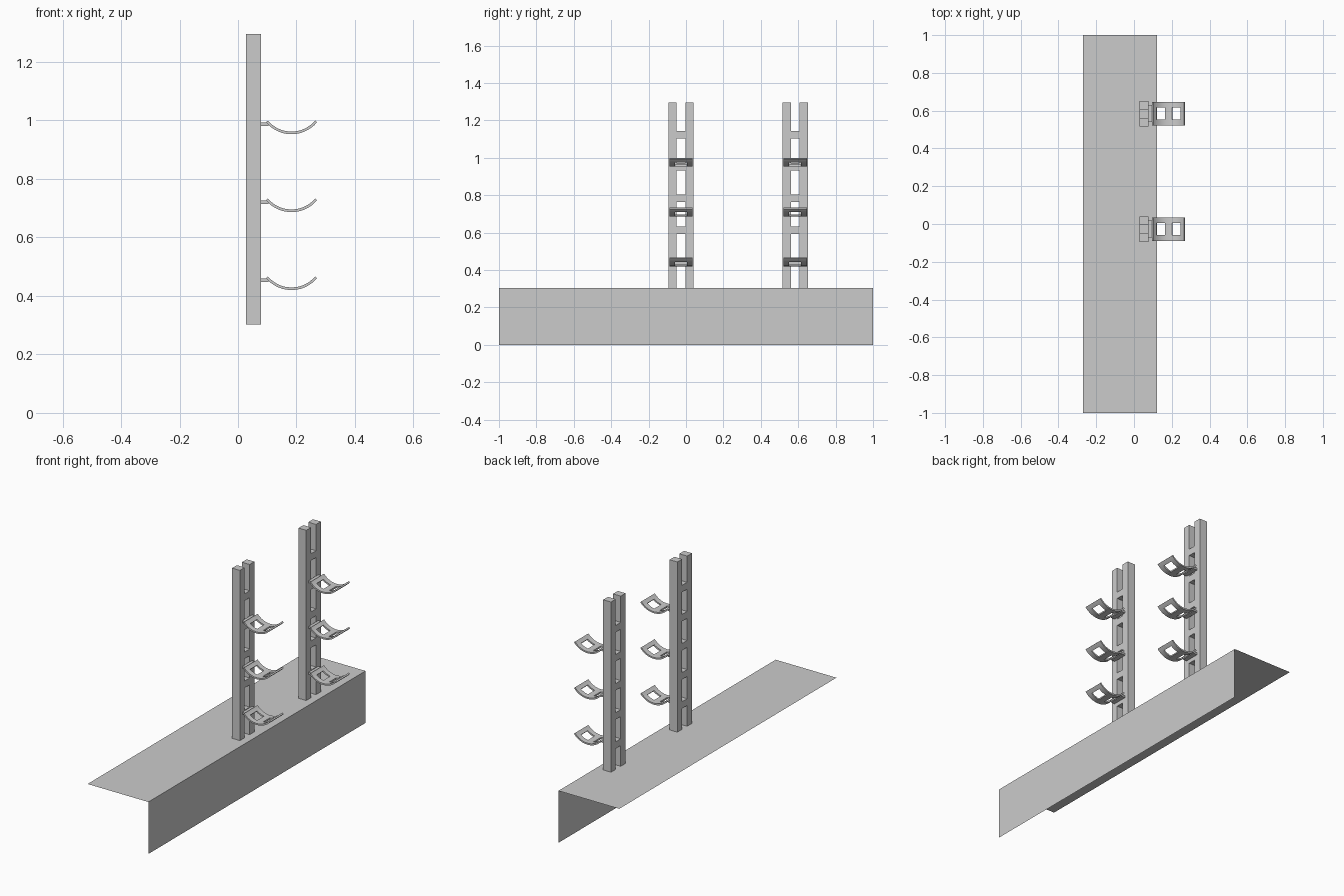
import bpy, bmesh, math

if "Cube" in bpy.data.objects:
    bpy.data.objects.remove(bpy.data.objects["Cube"])


def make_object(name, bm, thickness=0.0):
    bmesh.ops.recalc_face_normals(bm, faces=bm.faces[:])
    me = bpy.data.meshes.new(name)
    bm.to_mesh(me)
    bm.free()
    ob = bpy.data.objects.new(name, me)
    bpy.context.collection.objects.link(ob)
    if thickness:
        mod = ob.modifiers.new("thickness", "SOLIDIFY")
        mod.thickness = thickness
        mod.offset = 0
    return ob


def sheet(name, us, vs, place, is_hole, thickness=0.0):
    """Grid of faces over us x vs, leaving out the cells marked as holes."""
    bm = bmesh.new()
    g = [[bm.verts.new(place(u, v)) for v in vs] for u in us]
    for i in range(len(us) - 1):
        for j in range(len(vs) - 1):
            if not is_hole(i, j):
                bm.faces.new((g[i][j], g[i + 1][j], g[i + 1][j + 1], g[i][j + 1]))
    loose = [v for v in bm.verts if not v.link_faces]
    bmesh.ops.delete(bm, geom=loose, context="VERTS")
    return make_object(name, bm, thickness)


def box(name, lo, hi):
    bm = bmesh.new()
    bmesh.ops.create_cube(bm, size=1)
    for v in bm.verts:
        v.co = [(lo[k] + hi[k]) / 2 + v.co[k] * (hi[k] - lo[k]) for k in range(3)]
    return make_object(name, bm)


# Angled base ledge: thin top and front sheets
ledge = [(-0.27, 0.303), (0.122, 0.303), (0.122, 0.0)]
sheet("base_ledge", [0, 1, 2], [-1, 1],
      lambda i, y: (ledge[i][0], y, ledge[i][1]), lambda i, j: False)

# Slotted post rows: rails with five rungs, open at both ends
rows = [0.303]
for k in range(5):
    zc = 0.444 + 0.1695 * k
    rows += [zc - 0.02, zc + 0.02]
rows.append(1.295)

# Cradle angles: the two windows lie between 10 and 37 degrees either side
half = [10, 16.75, 23.5, 30.25, 37, 43.5, 50]
angles = [-a for a in reversed(half)] + [0] + half
R = 0.1095


def in_window(i, j):
    mid = abs(angles[i] + angles[i + 1]) / 2
    return j == 1 and 10 < mid < 37


for n, yc in enumerate((-0.027, 0.584)):
    # Post
    sheet(f"post_{n}", rows, [yc - 0.067, yc - 0.023, yc + 0.023, yc + 0.067],
          lambda z, y: (0.053, y, z),
          lambda i, j: j == 1 and i % 2 == 0, 0.05)
    for m in range(3):
        top = 1.0 - 0.2665 * m
        # Curved cradle with two windows
        cradle = sheet(
            f"cradle_{n}_{m}", angles,
            [yc - 0.062, yc - 0.032, yc + 0.032, yc + 0.062],
            lambda a, y: (0.183 + R * math.sin(math.radians(a)), y,
                          top + 0.067 - R * math.cos(math.radians(a))),
            in_window, 0.009)
        bpy.ops.object.select_all(action="DESELECT")
        cradle.select_set(True)
        bpy.context.view_layer.objects.active = cradle
        bpy.ops.object.modifier_apply(modifier="thickness")
        bpy.ops.object.shade_smooth_by_angle(angle=math.radians(30))
        # Neck joining cradle to post
        box(f"cradle_neck_{n}_{m}", (0.076, yc - 0.045, top - 0.019),
            (0.104, yc + 0.045, top - 0.007))
